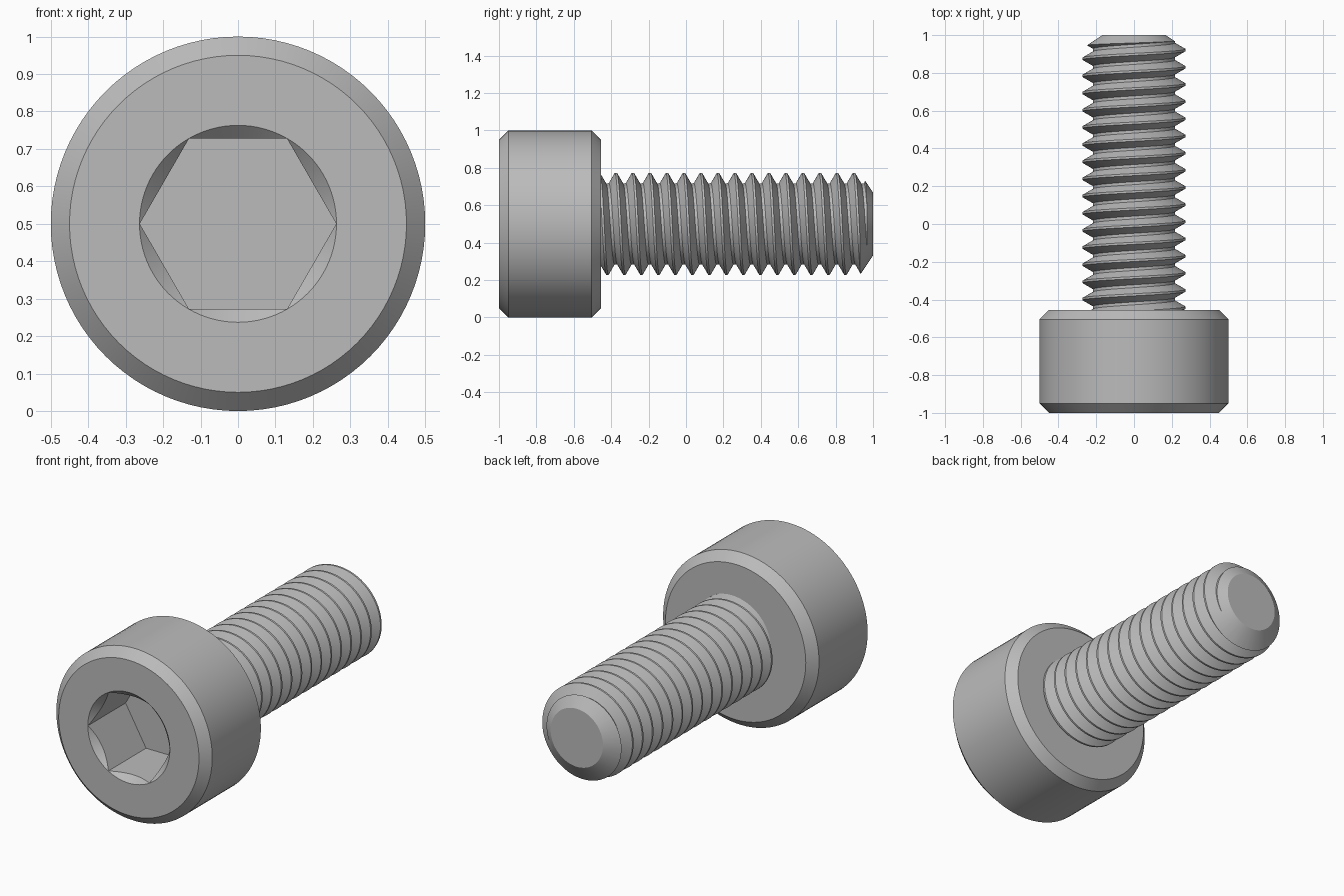
import bpy, bmesh, math

cube = bpy.data.objects.get("Cube")
if cube:
    bpy.data.objects.remove(cube, do_unlink=True)

AXIS_Z = 0.5
HEAD_BACK = -0.4545
PITCH = 1 / 11
CREST, ROOT = 0.2727, 0.217
SIDES = 96

steel = bpy.data.materials.new("grey_steel")
steel.use_nodes = True
steel.diffuse_color = (0.5, 0.5, 0.5, 1)
steel.node_tree.nodes["Principled BSDF"].inputs["Base Color"].default_value = steel.diffuse_color


def around(y, r, t):
    """Point at radius r and turn t about the long axis, t = 0 upwards."""
    return (r * math.sin(t), y, AXIS_Z + r * math.cos(t))


def finish(bm, name):
    bmesh.ops.recalc_face_normals(bm, faces=bm.faces)
    mesh = bpy.data.meshes.new(name)
    bm.to_mesh(mesh)
    bm.free()
    mesh.materials.append(steel)
    obj = bpy.data.objects.new(name, mesh)
    bpy.context.collection.objects.link(obj)
    return obj


def lathe(name, profile, sides=SIDES, start=0.0):
    """Closed solid turned from (y, radius) points."""
    bm = bmesh.new()
    rings = [[bm.verts.new(around(y, r, start + math.tau * i / sides)) for i in range(sides)]
             for y, r in profile]
    for a, b in zip(rings, rings[1:]):
        for i in range(sides):
            j = (i + 1) % sides
            bm.faces.new((a[i], a[j], b[j], b[i]))
    bm.faces.new(rings[0])
    bm.faces.new(rings[-1])
    return finish(bm, name)


def combine(obj, cutter, operation):
    """Apply a boolean and discard the cutter."""
    mod = obj.modifiers.new("cut", 'BOOLEAN')
    mod.operation = operation
    mod.solver = 'EXACT'
    mod.object = cutter
    select(obj)
    bpy.ops.object.modifier_apply(modifier=mod.name)
    bpy.data.objects.remove(cutter, do_unlink=True)


def select(obj):
    bpy.ops.object.select_all(action='DESELECT')
    obj.select_set(True)
    bpy.context.view_layer.objects.active = obj


def smooth(obj):
    select(obj)
    bpy.ops.object.shade_smooth_by_angle(angle=math.radians(25))


# Cylindrical head, chamfered at both ends
head = lathe("head", [(-1, 0.45), (-0.95, 0.5), (HEAD_BACK - 0.05, 0.5), (HEAD_BACK, 0.45)])

# Hexagonal socket with a countersunk mouth
hexagon = lathe("socket_cutter", [(-1.1, 0.2624), (-0.655, 0.2624)], 6, math.pi / 6)
combine(head, hexagon, 'DIFFERENCE')
mouth = lathe("mouth_cutter", [(-1.05, 0.313), (-0.95, 0.213)])
combine(head, mouth, 'DIFFERENCE')
smooth(head)


def threaded_rod(name, first_crest, turns):
    """Right-handed helical thread; the seam joins each turn to the next."""
    half = PITCH / 16
    flank = (CREST - ROOT) * math.tan(math.radians(30))
    tooth = [(-half - flank, ROOT), (-half, CREST), (half, CREST), (half + flank, ROOT)]
    step = len(tooth)
    bm = bmesh.new()
    columns = []
    for i in range(SIDES):
        turn = i / SIDES
        columns.append([bm.verts.new(around(first_crest + PITCH * (k + turn) + dy, r, math.tau * turn))
                        for k in range(turns) for dy, r in tooth])
    columns.append(columns[0][step:])
    for a, b in zip(columns, columns[1:]):
        for k in range(min(len(a), len(b)) - 1):
            bm.faces.new((a[k], a[k + 1], b[k + 1], b[k]))
    # Close both ragged ends onto the axis
    middle = first_crest + PITCH * turns / 2
    rim = [e for e in bm.edges if e.is_boundary]
    for y, side in ((first_crest, -1), (first_crest + PITCH * turns, 1)):
        centre = bm.verts.new((0, y, AXIS_Z))
        for e in rim:
            if (e.verts[0].co.y - middle) * side > 0:
                bm.faces.new((e.verts[0], e.verts[1], centre))
    return finish(bm, name)


# Threaded shank trimmed to a bevelled flat tip
shank = threaded_rod("threaded_shank", 0.898 - 17 * PITCH, 21)
envelope = lathe("tip_cutter", [(HEAD_BACK - 0.03, 0.318), (0.9, 0.318), (1, 0.168)])
combine(shank, envelope, 'INTERSECT')
smooth(shank)
